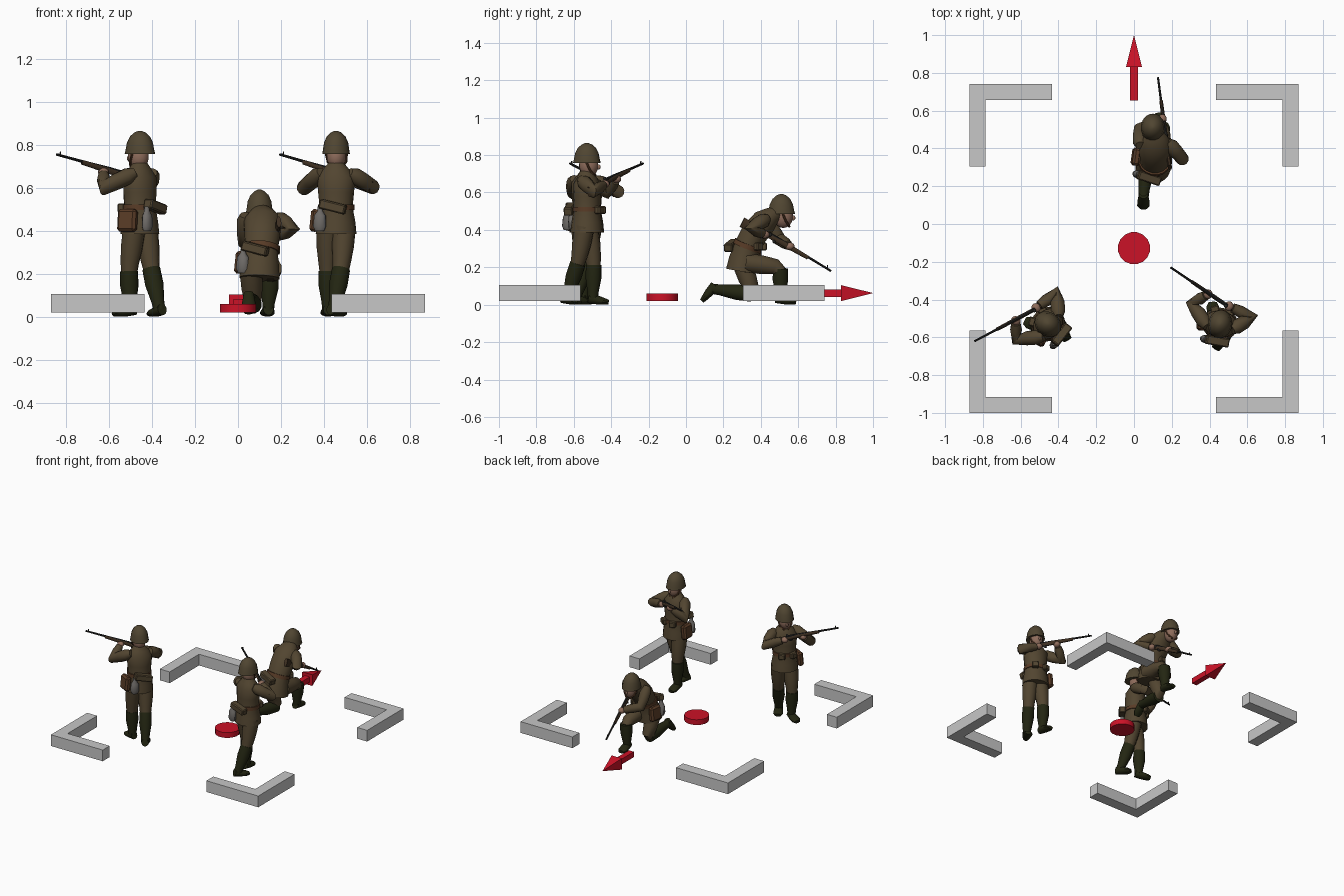
import bpy, bmesh
from math import pi, cos, sin, radians
from mathutils import Matrix, Vector

if "Cube" in bpy.data.objects:
    bpy.data.objects.remove(bpy.data.objects["Cube"])


def material(name, r, g, b):
    m = bpy.data.materials.new(name)
    m.use_nodes = True
    m.diffuse_color = (r, g, b, 1)
    m.node_tree.nodes["Principled BSDF"].inputs["Base Color"].default_value = (r, g, b, 1)
    return m


CLOTH = material("olive brown cloth", .085, .06, .03)
HELMET = material("helmet drab", .08, .06, .031)
BOOT = material("dark boot green", .017, .019, .006)
SKIN = material("skin", .27, .15, .105)
LEATHER = material("brown leather", .1, .045, .02)
CANVAS = material("grey canteen", .16, .15, .14)
WOOD = material("dark wood", .05, .03, .016)
STEEL = material("gun steel", .018, .018, .017)
RED = material("signal red", .6, .006, .02)
STONE = material("light grey", .57, .57, .57)


def finish(name, bm, mat, frame, angle=42):
    bmesh.ops.recalc_face_normals(bm, faces=bm.faces)
    mesh = bpy.data.meshes.new(name)
    bm.to_mesh(mesh)
    bm.free()
    mesh.materials.append(mat)
    for p in mesh.polygons:
        p.use_smooth = True
    mesh.set_sharp_from_angle(angle=radians(angle))
    obj = bpy.data.objects.new(name, mesh)
    obj.matrix_world = frame
    bpy.context.collection.objects.link(obj)
    return obj


def tube(name, rows, mat, frame=Matrix(), sides=12, ref=(1, 0, 0)):
    """Loft of elliptical rings; each row is (centre, radius[, second radius])."""
    bm = bmesh.new()
    pts = [Vector(r[0]) for r in rows]
    rings = []
    for i, row in enumerate(rows):
        t = (pts[min(i + 1, len(pts) - 1)] - pts[max(i - 1, 0)]).normalized()
        side = Vector(ref)
        side = (side - t * side.dot(t)).normalized()
        other = t.cross(side)
        angles = [(k + .5) * 2 * pi / sides for k in range(sides)]
        rings.append([bm.verts.new(pts[i] + side * row[1] * cos(a) + other * row[-1] * sin(a))
                      for a in angles])
    for a, b in zip(rings, rings[1:]):
        for k in range(sides):
            n = (k + 1) % sides
            bm.faces.new((a[k], a[n], b[n], b[k]))
    bm.faces.new(rings[0])
    bm.faces.new(rings[-1])
    return finish(name, bm, mat, frame)


def box(name, loc, size, mat, frame, turn=0, tilt=0, bevel=.006):
    bm = bmesh.new()
    place = (Matrix.Translation(loc) @ Matrix.Rotation(radians(turn), 4, 'Z')
             @ Matrix.Rotation(radians(tilt), 4, 'Y') @ Matrix.Diagonal((*size, 1)))
    bmesh.ops.create_cube(bm, size=1, matrix=place)
    bmesh.ops.bevel(bm, geom=bm.edges[:], offset=bevel, segments=1, affect='EDGES')
    return finish(name, bm, mat, frame, 30)


def ball(name, loc, size, mat, frame):
    bm = bmesh.new()
    place = Matrix.Translation(loc) @ Matrix.Diagonal((*size, 1))
    bmesh.ops.create_uvsphere(bm, u_segments=14, v_segments=9, radius=1, matrix=place)
    return finish(name, bm, mat, frame)


def leg(name, hip, knee, ankle, toe, frame):
    hip, knee, ankle, toe = map(Vector, (hip, knee, ankle, toe))
    shin = lambda f: knee.lerp(ankle, f)
    foot = lambda f: ankle + (toe - ankle) * f
    tube(name + "_trouser", [(hip, .054), (hip.lerp(knee, .5), .051),
                             (hip.lerp(knee, .85), .043), (shin(.15), .036)], CLOTH, frame)
    tube(name + "_boot", [(shin(.04), .042), (shin(.4), .043), (shin(.8), .03),
                          (ankle, .028)], BOOT, frame)
    tube(name + "_foot", [(foot(-.32), .024, .027), (foot(.35), .032, .024),
                          (foot(.8), .034, .018), (foot(1.1), .022, .012)], BOOT, frame)


def arm(name, shoulder, elbow, hand, frame):
    shoulder, elbow, hand = map(Vector, (shoulder, elbow, hand))
    up = lambda f: shoulder + (elbow - shoulder) * f
    tube(name + "_sleeve", [(up(-.3), .024), (up(0), .039), (up(.5), .038), (elbow, .035),
                            (elbow.lerp(hand, .5), .032), (elbow.lerp(hand, .85), .025)],
         CLOTH, frame)
    ball(name + "_hand", hand, (.024, .026, .021), SKIN, frame)


def rifle(name, butt, muzzle, frame):
    butt, muzzle = Vector(butt), Vector(muzzle)
    at = lambda f, drop=0: butt.lerp(muzzle, f) - Vector((0, 0, drop))
    up = (0, 0, 1)
    tube(name + "_stock", [(at(0, .014), .03, .012), (at(.18, .01), .023, .012),
                           (at(.27, .004), .013, .011), (at(.45), .016, .012),
                           (at(.74), .011, .01)], WOOD, frame, 8, up)
    tube(name + "_barrel", [(at(.3, -.01), .009), (at(.45, -.01), .008),
                            (at(.74, -.004), .007), (at(1), .006)], STEEL, frame, 8, up)
    tube(name + "_sight", [(at(.96, 0), .004), (at(.96, -.02), .003)], STEEL, frame, 6)
    ball(name + "_bolt", at(.34, -.012) + Vector((.012, -.012, 0)), (.009,) * 3, STEEL, frame)
    ball(name + "_trigger_guard", at(.36, .018), (.016, .008, .01), STEEL, frame)


def head(name, centre, frame):
    c = Vector(centre)
    ball(name + "_face", c, (.045, .052, .062), SKIN, frame)
    ball(name + "_nose", c + Vector((0, .053, -.008)), (.008, .012, .014), SKIN, frame)
    shell = [(.012, .064, .075), (.03, .061, .07), (.065, .056, .063),
             (.094, .043, .048), (.112, .024, .027), (.12, .006, .007)]
    tube(name + "_helmet", [(c + Vector((0, -.01, z)), rx, ry) for z, rx, ry in shell],
         HELMET, frame, 16)
    for tag, s in (("left", -1), ("right", 1)):
        tube(f"{name}_{tag}_chin_strap", [(c + Vector((s * .05, -.005, .02)), .006),
                                          (c + Vector((s * .043, .014, -.025)), .006),
                                          (c + Vector((s * .012, .034, -.056)), .006)],
             LEATHER, frame, 6)


# Tunic girth from hem to neck
GIRTH = [(.095, .088), (.09, .082), (.077, .071), (.084, .074), (.09, .07), (.062, .05), (.032, .032)]


def soldier(name, frame, pose):
    spine = [Vector(p) for p in pose["spine"]]
    tube(name + "_tunic", [(p, *g) for p, g in zip(spine, GIRTH)], CLOTH, frame, 16)
    tube(name + "_neck", [(spine[5], .03), (Vector(pose["head"]) - Vector((0, .012, .01)), .03)],
         SKIN, frame)
    lean = (spine[3] - spine[1]).normalized() * .013
    tube(name + "_belt", [(spine[2] + lean * s, .085, .079) for s in (-1, 1)], LEATHER, frame, 16)
    head(name + "_head", pose["head"], frame)
    for side in ("left", "right"):
        leg(f"{name}_{side}_leg", *pose[side + "_leg"], frame)
        arm(f"{name}_{side}_arm", *pose[side + "_arm"], frame)
    rifle(name + "_rifle", *pose["rifle"], frame)
    # Kit hung around the belt
    kit = frame @ Matrix.Translation(spine[2]) @ Matrix.Rotation(radians(pose["kit_turn"]), 4, 'Z')
    box(name + "_back_pouch", (0, -.092, .002), (.125, .048, .045), CLOTH, kit, 0, 14)
    box(name + "_side_bag", (-.1, -.005, -.062), (.042, .095, .105), LEATHER, kit, 10, 6, .012)
    tube(name + "_canteen", [((-.062, -.09, -.11), .022, .016), ((-.062, -.092, -.09), .031, .022),
                             ((-.06, -.09, -.04), .028, .02), ((-.06, -.088, -.018), .013),
                             ((-.06, -.088, .002), .012)], CANVAS, kit, 10)
    for tag, s in (("left", -1), ("right", 1)):
        box(f"{name}_{tag}_ammo_pouch", (s * .042, .074, -.004), (.048, .034, .042), CLOTH, kit,
            -s * 25)


standing = dict(
    spine=[(0, 0, z) for z in (.385, .44, .51, .58, .65, .685, .72)],
    head=(0, .01, .745), kit_turn=0,
    left_leg=((-.04, 0, .42), (-.045, .03, .22), (-.042, .025, .03), (-.058, .1, .015)),
    right_leg=((.04, -.005, .42), (.032, -.04, .23), (.008, -.11, .03), (.036, -.04, .015)),
    left_arm=((-.088, 0, .655), (-.165, .082, .6), (-.09, .145, .672)),
    right_arm=((.088, 0, .655), (.16, .065, .605), (.03, .102, .645)),
    rifle=((.16, .04, .615), (-.31, .25, .755)))

kneeling = dict(
    spine=[(.1, .3, .18), (.102, .31, .24), (.108, .33, .315), (.113, .365, .38),
           (.115, .42, .445), (.11, .46, .475), (.102, .5, .5)],
    head=(.1, .52, .472), kit_turn=-18,
    left_leg=((.06, .3, .22), (.07, .36, .055), (.05, .14, .085), (.05, .09, .025)),
    right_leg=((.15, .32, .225), (.15, .505, .2), (.14, .505, .03), (.135, .58, .015)),
    left_arm=((.032, .435, .445), (.03, .5, .35), (.15, .555, .312)),
    right_arm=((.195, .415, .45), (.255, .345, .41), (.19, .42, .375)),
    rifle=((.19, .3, .455), (.127, .775, .18)))

# Three soldiers: two standing rear guards and a kneeling leader
for label, x, turn in (("left_guard", .456, -10), ("right_guard", -.456, 52)):
    soldier(label, Matrix.Translation((x, -.53, 0)) @ Matrix.Rotation(radians(turn), 4, 'Z'), standing)
soldier("leader", Matrix(), kneeling)

# Corner brackets
ARM, WIDTH = .435, .083
ELL = [(0, 0), (ARM, 0), (ARM, WIDTH), (WIDTH, WIDTH), (WIDTH, ARM), (0, ARM)]
for tag, y, sy in (("front", -1, 1), ("back", .74, -1)):
    for side, sx in (("left", -1), ("right", 1)):
        bm = bmesh.new()
        face = bm.faces.new([bm.verts.new((sx * (u - .87), y + sy * v, .02)) for u, v in ELL])
        top = bmesh.ops.extrude_face_region(bm, geom=[face])["geom"]
        bmesh.ops.translate(bm, vec=(0, 0, .085),
                            verts=[g for g in top if isinstance(g, bmesh.types.BMVert)])
        finish(f"{tag}_{side}_corner_bracket", bm, STONE, Matrix(), 30)

# Centre disc and direction arrow
tube("centre_disc", [((0, -.128, .02), .086), ((0, -.128, .06), .086)], RED, sides=16)
tube("arrow_shaft", [((0, .655, .062), .029), ((0, .835, .062), .029)], RED, sides=4)
tube("arrow_head", [((0, .83, .062), .06), ((0, 1, .062), .0005)], RED, sides=4)
